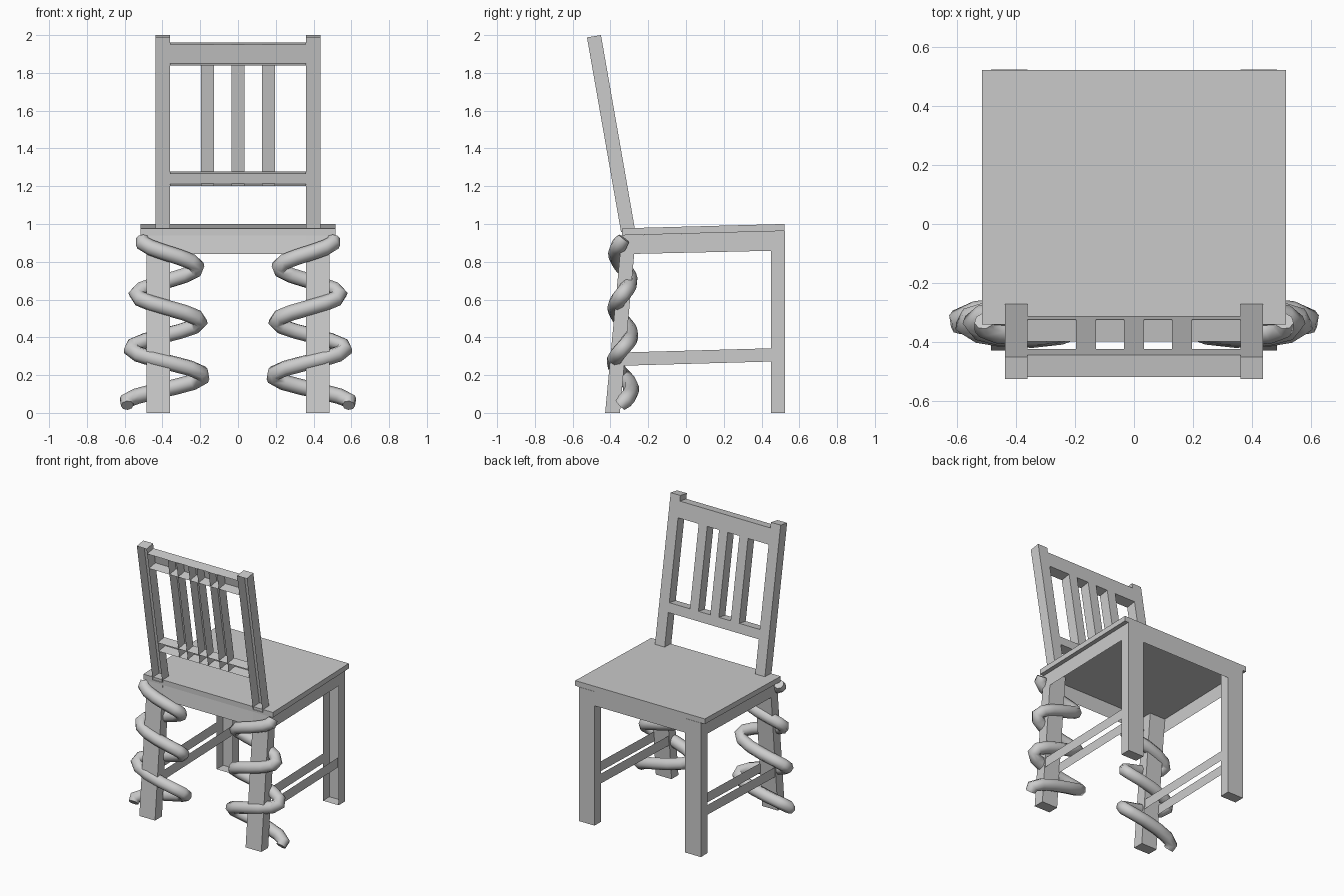
import bpy, bmesh, math

if "Cube" in bpy.data.objects:
    bpy.data.objects.remove(bpy.data.objects["Cube"])


def make(name, bm):
    bmesh.ops.recalc_face_normals(bm, faces=bm.faces)
    me = bpy.data.meshes.new(name)
    bm.to_mesh(me)
    bm.free()
    ob = bpy.data.objects.new(name, me)
    bpy.context.collection.objects.link(ob)
    return ob


def prism(name, profile, x0, x1, open_front=False):
    """Extrude a (y, z) profile along x; optionally leave the -y side open."""
    bm = bmesh.new()
    a = [bm.verts.new((x0, y, z)) for y, z in profile]
    b = [bm.verts.new((x1, y, z)) for y, z in profile]
    bm.faces.new(a)
    bm.faces.new(b[::-1])
    n = len(profile)
    for i in range(n):
        if open_front and i == n - 1:
            continue
        j = (i + 1) % n
        bm.faces.new((a[i], b[i], b[j], a[j]))
    return make(name, bm)


def sheet(name, pts):
    bm = bmesh.new()
    bm.faces.new([bm.verts.new(p) for p in pts])
    return make(name, bm)


def back_bar(name, x0, x1, z0, z1):
    """Hollow bar lying in the leaning plane of the backrest."""
    def y(z):
        return -0.27 - (z - 0.97) * 0.175
    d, drop = 0.074, 0.012
    prof = [(y(z0) - d, z0 - drop), (y(z0), z0), (y(z1), z1), (y(z1) - d, z1 - drop)]
    return prism(name, prof, x0, x1, open_front=True)


# Seat board, rising slightly towards +y
prism("seat", [(-0.34, 0.94), (0.522, 0.963), (0.522, 1.0), (-0.34, 0.977)], -0.515, 0.515)

# Apron sheets below the seat
sheet("apron_front", [(-0.485, -0.35, 0.84), (0.485, -0.35, 0.84),
                      (0.485, -0.338, 0.94), (-0.485, -0.338, 0.94)])
sheet("apron_rear", [(-0.485, 0.522, 0.86), (0.485, 0.522, 0.86),
                     (0.485, 0.522, 0.963), (-0.485, 0.522, 0.963)])

for s, side in ((-1, "left"), (1, "right")):
    sheet("apron_" + side, [(s * 0.485, -0.35, 0.84), (s * 0.485, 0.522, 0.86),
                            (s * 0.485, 0.522, 0.963), (s * 0.485, -0.338, 0.94)])

    # Raked legs under the backrest and hollow straight legs at the other end
    xa, xb = sorted((s * 0.36, s * 0.485))
    prism("raked_leg_" + side, [(-0.428, 0), (-0.35, 0), (-0.265, 0.943), (-0.34, 0.94)], xa, xb)
    prism("straight_leg_" + side, [(0.45, 0), (0.524, 0), (0.524, 0.963), (0.45, 0.96)],
          xa, xb, open_front=True)

    # Twin side stretchers
    for x, tag in ((0.365, "inner"), (0.48, "outer")):
        sheet("stretcher_%s_%s" % (tag, side),
              [(s * x, -0.33, 0.25), (s * x, 0.45, 0.272),
               (s * x, 0.45, 0.342), (s * x, -0.325, 0.32)])

    # Backrest posts
    xa, xb = sorted((s * 0.36, s * 0.437))
    back_bar("back_post_" + side, xa, xb, 0.97, 2.0)

    # Coil winding round the raked leg
    cu = bpy.data.curves.new("coil_" + side, 'CURVE')
    cu.dimensions = '3D'
    cu.bevel_depth = 0.042
    cu.bevel_resolution = 2
    cu.use_fill_caps = True
    sp = cu.splines.new('POLY')
    n = 36
    sp.points.add(n)
    for i in range(n + 1):
        t = -0.03 + 3.08 * i / n
        a = 2 * math.pi * t
        rx = 0.143 + 0.022 * t
        ry = 0.035 + 0.004 * t
        x = -0.368 - 0.006 * t - rx * math.cos(a)
        sp.points[i].co = (-s * x, -0.335 - ry * math.sin(a), 0.915 - 0.287 * t, 1)
        sp.points[i].radius = 0.8 if i in (0, n) else 1.0
    ob = bpy.data.objects.new("coil_" + side, cu)
    bpy.context.collection.objects.link(ob)

# Backrest rails and slats
back_bar("back_rail_top", -0.36, 0.36, 1.85, 1.962)
back_bar("back_rail_bottom", -0.36, 0.36, 1.212, 1.278)
for i in (-1, 0, 1):
    back_bar("back_slat_%d" % (i + 2), i * 0.162 - 0.034, i * 0.162 + 0.034, 1.214, 1.96)
